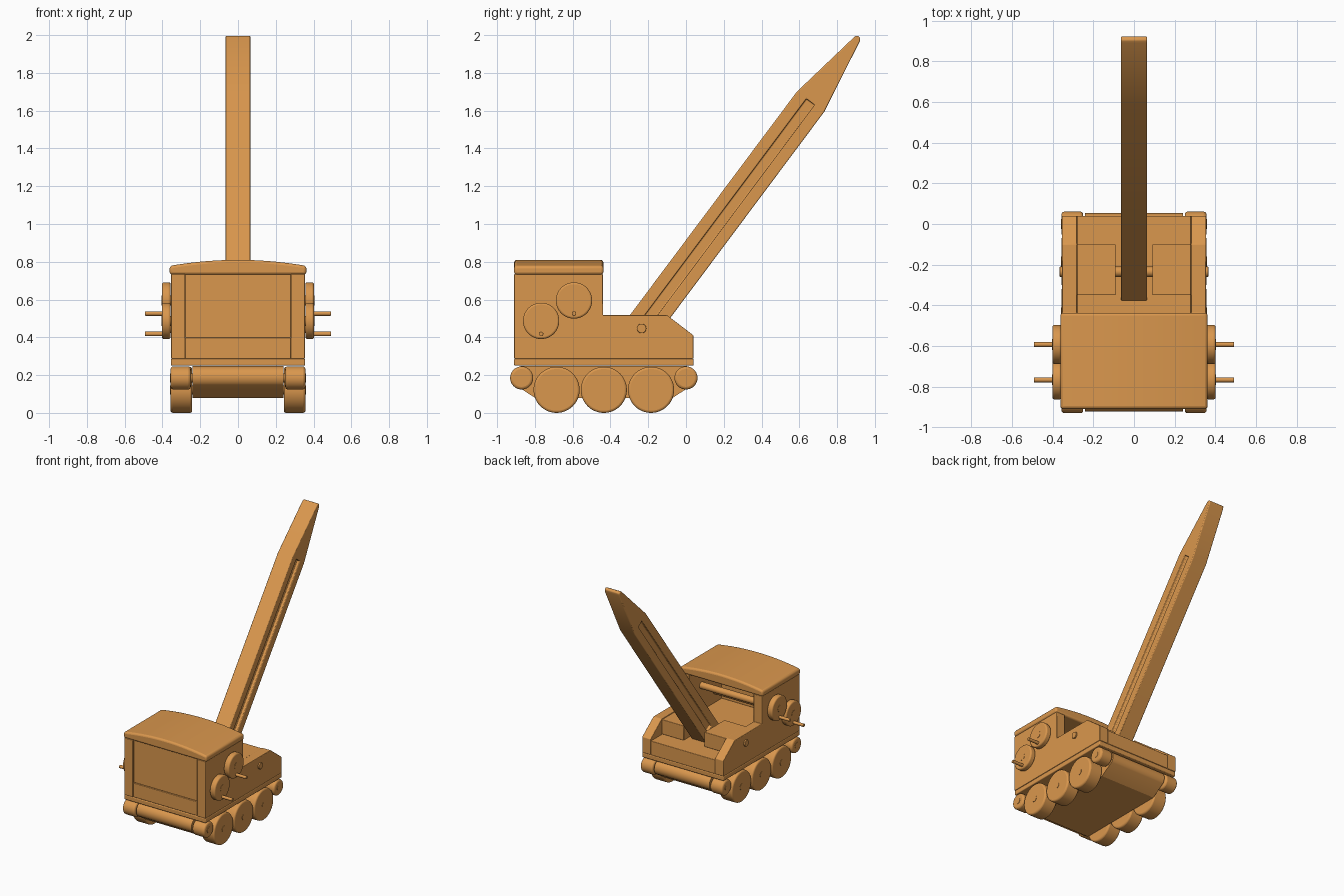
import bpy, bmesh, math
from mathutils import Vector

if "Cube" in bpy.data.objects:
    bpy.data.objects.remove(bpy.data.objects["Cube"])

wood = bpy.data.materials.new("warm wood")
wood.diffuse_color = (0.70, 0.31, 0.075, 1)
wood.use_nodes = True
wood.node_tree.nodes["Principled BSDF"].inputs["Base Color"].default_value = wood.diffuse_color


def prism(name, pts, a, b, axis="x", bevel=0.0, angle=35):
    """Extrude a profile along x (points are y,z) or along y (points are x,z)."""
    bm = bmesh.new()
    if axis == "x":
        verts = [bm.verts.new((a, p, q)) for p, q in pts]
        step = Vector((b - a, 0, 0))
    else:
        verts = [bm.verts.new((p, a, q)) for p, q in pts]
        step = Vector((0, b - a, 0))
    face = bm.faces.new(verts)
    ext = bmesh.ops.extrude_face_region(bm, geom=[face], use_keep_orig=True)
    bmesh.ops.translate(bm, vec=step,
                        verts=[g for g in ext["geom"] if isinstance(g, bmesh.types.BMVert)])
    bmesh.ops.recalc_face_normals(bm, faces=bm.faces)
    me = bpy.data.meshes.new(name)
    bm.to_mesh(me)
    bm.free()
    me.materials.append(wood)
    ob = bpy.data.objects.new(name, me)
    bpy.context.collection.objects.link(ob)
    bpy.ops.object.select_all(action="DESELECT")
    bpy.context.view_layer.objects.active = ob
    ob.select_set(True)
    bpy.ops.object.shade_smooth_by_angle(angle=math.radians(30))
    if bevel:
        m = ob.modifiers.new("bevel", "BEVEL")
        m.width, m.segments = bevel, 3
        m.limit_method, m.angle_limit = "ANGLE", math.radians(angle)
    return ob


def box(name, x0, x1, y0, y1, z0, z1, bevel=0.004):
    return prism(name, [(y0, z0), (y1, z0), (y1, z1), (y0, z1)], x0, x1, bevel=bevel)


def arc(cy, cz, r, a0, a1, n):
    return [(cy + r * math.cos(math.radians(a0 + (a1 - a0) * i / n)),
             cz + r * math.sin(math.radians(a0 + (a1 - a0) * i / n))) for i in range(n + 1)]


def disc(name, y, z, r, x0, x1, bevel=0.0, n=48):
    return prism(name, arc(y, z, r, 0, 360, n)[:-1], x0, x1, bevel=bevel)


# Undercarriage: rounded hull and base plate
hull = arc(-0.865, 0.19, 0.058, 90, 225, 14) + [(-0.80, 0.08), (-0.07, 0.08)] \
    + arc(-0.005, 0.19, 0.058, -45, 90, 14)
prism("undercarriage_hull", hull, -0.24, 0.24)
box("base_plate", -0.355, 0.355, -0.91, 0.04, 0.25, 0.287, 0.006)

# Deck, pivot blocks and cab front
box("deck", -0.28, 0.28, -0.905, 0.04, 0.287, 0.398)
box("cab_front_panel", -0.28, 0.28, -0.895, -0.84, 0.398, 0.735, 0.002)

# Arched cab roof with rounded ends
w, zc = 0.362, 0.81
top = [(w * (1 - i / 12), zc - 0.032 * (1 - i / 12) ** 2) for i in range(25)]
prism("cab_roof", [(-w, 0.732), (w, 0.732)] + top, -0.91, -0.437, axis="y",
      bevel=0.014, angle=50)

side = [(-0.91, 0.287), (0.04, 0.287), (0.04, 0.41), (-0.10, 0.517),
        (-0.44, 0.517), (-0.44, 0.735), (-0.91, 0.735)]
for s, tag in ((-1, "left"), (1, "right")):
    prism(f"{tag}_side_wall", side, s * 0.28, s * 0.355, bevel=0.004)
    box(f"{tag}_pivot_block", min(s * 0.09, s * 0.28), max(s * 0.09, s * 0.28),
        -0.35, -0.10, 0.398, 0.513)
    # Running wheels and small end wheels
    for i, y in enumerate((-0.685, -0.435, -0.185)):
        disc(f"{tag}_wheel_{i + 1}", y, 0.122, 0.122, s * 0.243, s * 0.357, 0.012)
        disc(f"{tag}_wheel_peg_{i + 1}", y, 0.122, 0.024, s * 0.2, s * 0.359, n=24)
    for i, y in enumerate((-0.87, 0.0)):
        disc(f"{tag}_end_wheel_{i + 1}", y, 0.185, 0.061, s * 0.25, s * 0.357, 0.014)
        disc(f"{tag}_end_peg_{i + 1}", y, 0.185, 0.024, s * 0.2, s * 0.359, n=24)
    # Winch cranks with handle pins
    for i, (y, z) in enumerate(((-0.767, 0.487), (-0.593, 0.595))):
        disc(f"{tag}_crank_disc_{i + 1}", y, z, 0.096, s * 0.357, s * 0.402, 0.01)
        disc(f"{tag}_crank_pin_{i + 1}", y, z - 0.069, 0.012, s * 0.38, s * 0.492, 0.002, 24)

# Axles through the cab and the boom pivot
disc("lower_winch_axle", -0.767, 0.487, 0.026, -0.404, 0.404, n=24)
disc("upper_winch_axle", -0.593, 0.595, 0.026, -0.404, 0.404, n=24)
disc("boom_pivot", -0.235, 0.447, 0.025, -0.366, 0.366, 0.003, 24)


# Boom: profile given along and across its slanted axis
def slant(a, n):
    return (-0.235 + 0.5985 * a - 0.801 * n, 0.45 + 0.801 * a + 0.5985 * n)


boom = prism("boom", [slant(*p) for p in ((-0.12, 0.09), (0.0, -0.09), (1.494, -0.09),
             (1.908, -0.017), (1.924, -0.008), (1.924, 0.012), (1.908, 0.02), (1.494, 0.09))],
             -0.065, 0.065, bevel=0.006, angle=60)

# Long grooves cut in both boom sides
for s in (-1, 1):
    cutter = prism("groove_cutter", [slant(*p) for p in ((0.05, 0.027), (0.05, -0.027),
                   (1.494, -0.027), (1.494, 0.027))], s * 0.043, s * 0.09)
    cutter.hide_render = True
    bpy.context.view_layer.objects.active = boom
    m = boom.modifiers.new("groove", "BOOLEAN")
    m.operation, m.object, m.solver = "DIFFERENCE", cutter, "EXACT"
    bpy.ops.object.modifier_move_to_index(modifier=m.name, index=0)
    bpy.ops.object.modifier_apply(modifier=m.name)
    bpy.data.objects.remove(cutter, do_unlink=True)
